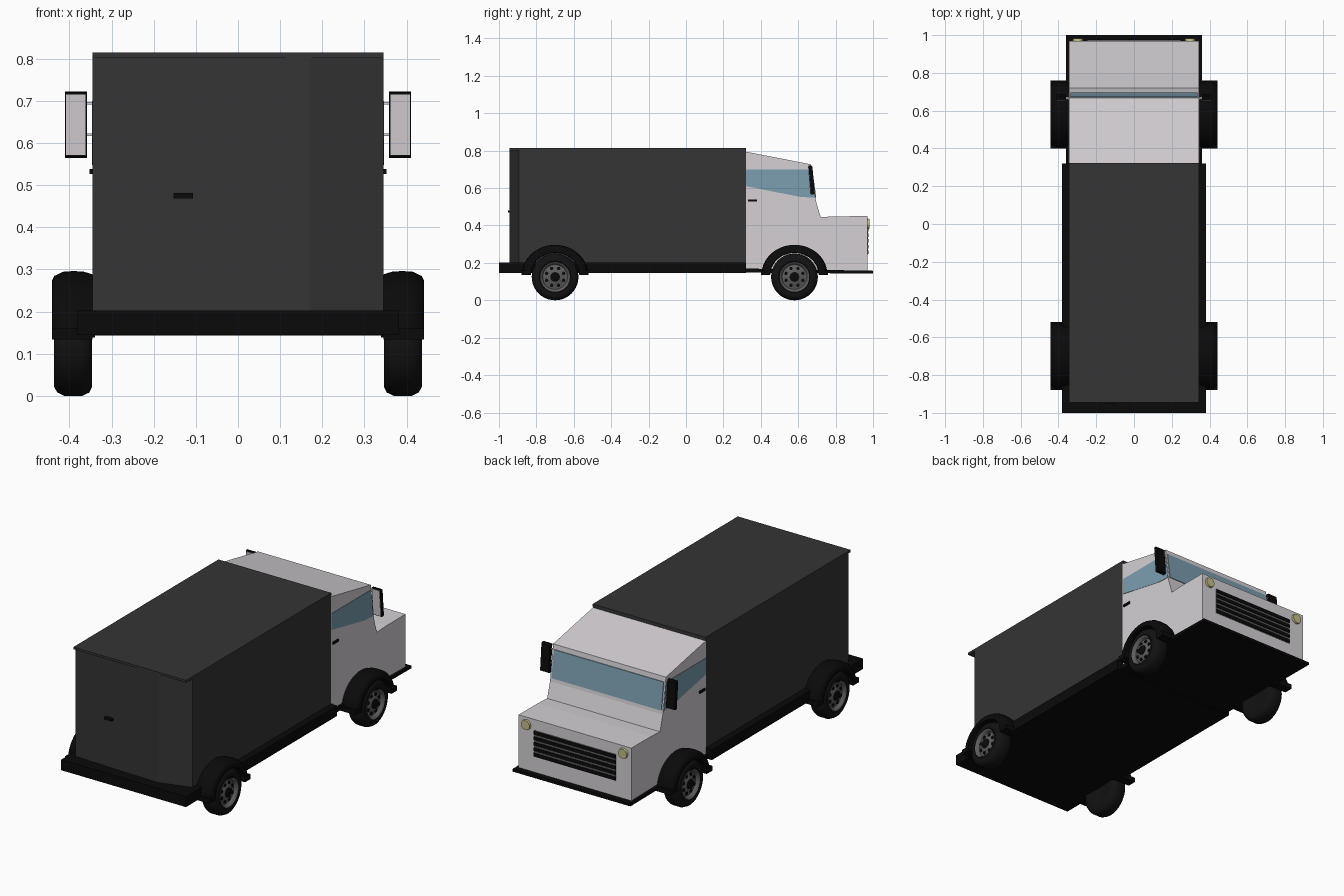
import bpy, bmesh, math
from mathutils import Vector

if "Cube" in bpy.data.objects:
    bpy.data.objects.remove(bpy.data.objects["Cube"])


def mat(name, r, g, b):
    m = bpy.data.materials.new(name)
    m.diffuse_color = (r, g, b, 1)
    m.use_nodes = True
    m.node_tree.nodes["Principled BSDF"].inputs["Base Color"].default_value = m.diffuse_color
    return m


WHITE = mat("cab_white", 0.66, 0.63, 0.66)
DARK = mat("box_dark_grey", 0.035, 0.035, 0.035)
BLACK = mat("chassis_black", 0.003, 0.003, 0.003)
RUBBER = mat("tyre_black", 0.006, 0.006, 0.006)
GLASS = mat("window_blue", 0.2, 0.34, 0.43)
METAL = mat("rim_grey", 0.11, 0.11, 0.11)
LAMP = mat("lamp_yellow", 0.55, 0.51, 0.24)


def finish(name, bm, material, smooth=False):
    bmesh.ops.recalc_face_normals(bm, faces=bm.faces)
    me = bpy.data.meshes.new(name)
    bm.to_mesh(me)
    bm.free()
    me.materials.append(material)
    ob = bpy.data.objects.new(name, me)
    bpy.context.collection.objects.link(ob)
    if smooth:
        bpy.ops.object.select_all(action='DESELECT')
        bpy.context.view_layer.objects.active = ob
        ob.select_set(True)
        bpy.ops.object.shade_smooth_by_angle(angle=math.radians(40))
    return ob


def prism(name, pts, axis, a, b, material):
    """Extrude a 2D profile along axis: x uses (y, z), z uses (x, y)."""
    bm = bmesh.new()
    place = (lambda p, t: (t, p[0], p[1])) if axis == 'x' else (lambda p, t: (p[0], p[1], t))
    lo = [bm.verts.new(place(p, a)) for p in pts]
    hi = [bm.verts.new(place(p, b)) for p in pts]
    bm.faces.new(lo)
    bm.faces.new(hi)
    for i in range(len(pts)):
        j = (i + 1) % len(pts)
        bm.faces.new((lo[i], lo[j], hi[j], hi[i]))
    return finish(name, bm, material)


def box(name, x0, x1, y0, y1, z0, z1, material):
    return prism(name, [(x0, y0), (x1, y0), (x1, y1), (x0, y1)], 'z', z0, z1, material)


def lathe(name, prof, centre, side, material, n=40, start=0, sweep=360, closed=False, zs=1):
    """Revolve (radius, x) points about an x-parallel axis; radius 0 gives a cap."""
    bm = bmesh.new()
    full = sweep == 360
    rows = []
    for i in range(n if full else n + 1):
        t = math.radians(start + sweep * i / n)
        rows.append([bm.verts.new((side * x, centre[0] + r * math.cos(t),
                                   centre[1] + zs * r * math.sin(t))) for r, x in prof])
    m = len(prof)
    for i in range(n):
        p, q = rows[i], rows[(i + 1) % len(rows)]
        for k in range(m if closed else m - 1):
            l = (k + 1) % m
            bm.faces.new((p[k], p[l], q[l], q[k]))
    if not full:
        bm.faces.new(rows[0])
        bm.faces.new(rows[-1])
    bmesh.ops.remove_doubles(bm, verts=bm.verts, dist=1e-5)
    return finish(name, bm, material, True)


# Chassis: thick bed below the box, thin plate and bumper below the cab
box("cargo_bed_base", -0.382, 0.382, -1.0, 0.32, 0.145, 0.203, BLACK)
prism("cab_base_plate", [(0.32, 0.148), (1.0, 0.143), (1.0, 0.158), (0.32, 0.17)],
      'x', -0.36, 0.36, BLACK)

# Cargo box with bent rear door and flat roof sheet
prism("cargo_box", [(-0.345, 0.32), (-0.345, -0.925), (-0.05, -0.937), (0.17, -0.943),
                    (0.345, -0.892), (0.345, 0.32)], 'z', 0.203, 0.803, DARK)
box("cargo_roof", -0.345, 0.345, -0.945, 0.322, 0.802, 0.815, DARK)
box("rear_door_handle", -0.153, -0.107, -0.952, -0.93, 0.469, 0.481, BLACK)

# Cab body from its side profile
prism("cab_body", [(0.318, 0.165), (0.97, 0.158), (0.97, 0.45), (0.80, 0.449), (0.72, 0.445),
                   (0.695, 0.53), (0.668, 0.727), (0.318, 0.795)], 'x', -0.345, 0.345, WHITE)
prism("windshield", [(0.690, 0.55), (0.6963, 0.55), (0.6758, 0.70), (0.669, 0.70)],
      'x', -0.336, 0.336, GLASS)

for s, side in ((1, "right"), (-1, "left")):
    # Side window, door handle and mirror
    prism(side + "_window", [(0.322, 0.61), (0.61, 0.553), (0.690, 0.548), (0.669, 0.70),
                             (0.322, 0.70)], 'x', s * 0.342, s * 0.347, GLASS)
    hx = sorted((s * 0.34, s * 0.353))
    box(side + "_door_handle", *hx, 0.332, 0.38, 0.527, 0.539, BLACK)
    mx = sorted((s * 0.359, s * 0.411))
    prism(side + "_mirror_case", [(0.675, 0.565), (0.688, 0.57), (0.676, 0.715),
                                  (0.668, 0.722), (0.655, 0.72), (0.667, 0.568)],
          'x', *mx, BLACK)
    gx = sorted((s * 0.362, s * 0.408))
    prism(side + "_mirror_glass", [(0.664, 0.572), (0.67, 0.572), (0.658, 0.716), (0.652, 0.716)],
          'x', *gx, WHITE)
    ax = sorted((s * 0.34, s * 0.365))
    for z in (0.62, 0.695):
        y = 0.667 - (z - 0.62) * 0.09
        box(side + "_mirror_arm", *ax, y, y + 0.006, z - 0.003, z + 0.003, WHITE)

    # Headlight facing +y
    bm = bmesh.new()
    bmesh.ops.create_cone(bm, cap_ends=True, segments=24, radius1=0.029, radius2=0.026, depth=0.018)
    for v in bm.verts:
        v.co = Vector((s * 0.297 + v.co.x, 0.972 + v.co.z, 0.409 + v.co.y))
    finish(side + "_headlight", bm, LAMP)

    # Wheels and mudguards
    for y, end in ((0.58, "front"), (-0.70, "rear")):
        n = end + "_" + side
        c = (y, 0.125)
        lathe(n + "_tyre", [(0, 0.352), (0.08, 0.347), (0.103, 0.346), (0.117, 0.353),
                            (0.125, 0.37), (0.125, 0.412), (0.117, 0.429), (0.103, 0.437),
                            (0.084, 0.436), (0.078, 0.43), (0.076, 0.405)], c, s, RUBBER)
        lathe(n + "_rim", [(0.079, 0.437), (0.073, 0.434), (0.066, 0.418), (0.045, 0.422),
                           (0.034, 0.43), (0, 0.43)], c, s, METAL)
        lathe(n + "_hub", [(0.026, 0.42), (0.026, 0.434), (0.02, 0.437), (0, 0.437)],
              c, s, BLACK, n=20)
        for i in range(8):
            t = math.tau * (i + 0.5) / 8
            lathe(n + "_rim_hole", [(0.0095, 0.41), (0.0095, 0.4255), (0, 0.4255)],
                  (y + 0.049 * math.cos(t), 0.125 + 0.049 * math.sin(t)), s, BLACK, n=10)
        lathe(n + "_mudguard", [(0.128, 0.34), (0.165, 0.34), (0.174, 0.365), (0.176, 0.39),
                                (0.174, 0.415), (0.163, 0.436), (0.15, 0.442), (0.13, 0.442)],
              (y, 0.138), s, BLACK, n=28, sweep=180, closed=True, zs=0.9)
        for d in (-1, 1):  # small lip at each mudguard foot
            ys = sorted((y + d * 0.13, y + d * 0.18))
            xs = sorted((s * 0.345, s * 0.442))
            box(n + "_mudguard_lip", *xs, *ys, 0.134, 0.16, BLACK)

# Grille: grey panel with four dark openings
box("grille_panel", -0.25, 0.25, 0.96, 0.973, 0.245, 0.39, METAL)
for i in range(5):
    z = 0.257 + i * 0.0302
    box("grille_bar", -0.25, 0.25, 0.965, 0.976, z - 0.0095, z + 0.0095, BLACK)
